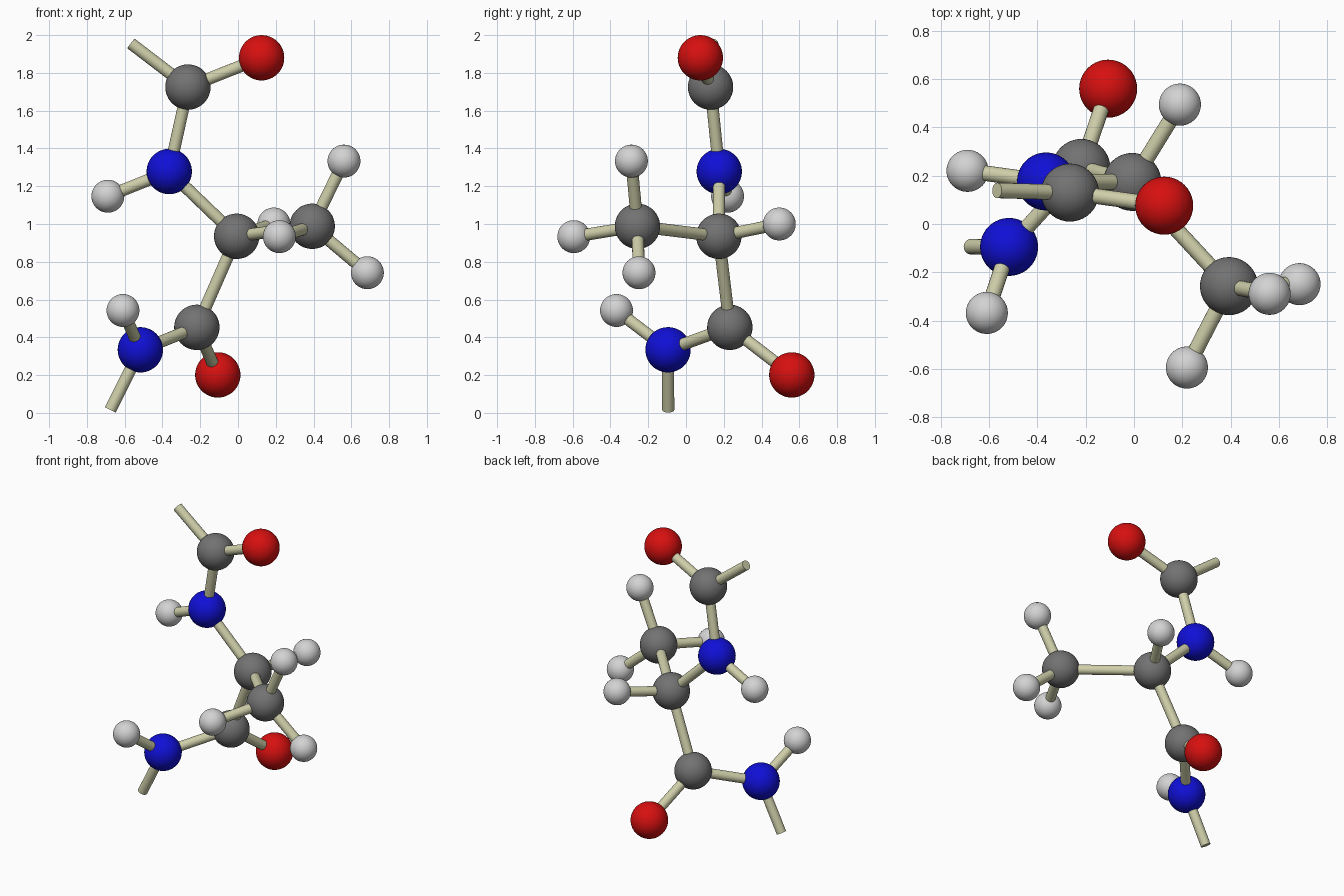
import bpy
from mathutils import Vector

cube = bpy.data.objects.get("Cube")
if cube:
    bpy.data.objects.remove(cube, do_unlink=True)


def material(name, rgb):
    m = bpy.data.materials.new(name)
    m.use_nodes = True
    col = (*rgb, 1.0)
    m.diffuse_color = col
    m.node_tree.nodes["Principled BSDF"].inputs["Base Color"].default_value = col
    return m


RED = material("red", (0.68, 0.005, 0.005))
BLUE = material("blue", (0.005, 0.005, 0.68))
GREY = material("dark grey", (0.17, 0.17, 0.17))
WHITE = material("pale grey", (0.65, 0.65, 0.65))
CREAM = material("cream", (0.62, 0.62, 0.40))
BIG, SMALL, ROD = 0.12, 0.087, 0.032


def ball(name, pos, radius, mat):
    bpy.ops.mesh.primitive_uv_sphere_add(segments=40, ring_count=24, radius=radius, location=pos)
    finish(name, mat)


def rod(name, a, b):
    a, b = Vector(a), Vector(b)
    d = b - a
    bpy.ops.mesh.primitive_cylinder_add(vertices=20, radius=ROD, depth=d.length,
                                        location=(a + b) / 2,
                                        rotation=d.to_track_quat('Z', 'Y').to_euler())
    finish(name, CREAM)


def finish(name, mat):
    ob = bpy.context.object
    ob.name = name
    ob.data.materials.append(mat)
    bpy.ops.object.shade_smooth_by_angle()


# Balls: name -> position, radius, colour
balls = {
    "upper_carbon": ((-0.265, 0.13, 1.725), BIG, GREY),
    "upper_oxygen": ((0.125, 0.076, 1.88), BIG, RED),
    "upper_nitrogen": ((-0.364, 0.176, 1.278), BIG, BLUE),
    "upper_nitrogen_hydrogen": ((-0.689, 0.22, 1.147), SMALL, WHITE),
    "centre_carbon": ((-0.007, 0.174, 0.935), BIG, GREY),
    "centre_hydrogen": ((0.19, 0.494, 1.0), SMALL, WHITE),
    "side_carbon": ((0.393, -0.257, 0.988), BIG, GREY),
    "side_hydrogen_top": ((0.561, -0.289, 1.333), SMALL, WHITE),
    "side_hydrogen_low": ((0.685, -0.249, 0.742), SMALL, WHITE),
    "side_hydrogen_front": ((0.219, -0.594, 0.933), SMALL, WHITE),
    "lower_carbon": ((-0.218, 0.232, 0.453), BIG, GREY),
    "lower_oxygen": ((-0.107, 0.56, 0.201), BIG, RED),
    "lower_nitrogen": ((-0.517, -0.095, 0.334), BIG, BLUE),
    "lower_nitrogen_hydrogen": ((-0.609, -0.368, 0.542), SMALL, WHITE),
}
for name, (pos, radius, mat) in balls.items():
    ball(name, pos, radius, mat)

# Rods joining each ball to its neighbours
links = {
    "upper_carbon": ["upper_oxygen", "upper_nitrogen"],
    "upper_nitrogen": ["upper_nitrogen_hydrogen", "centre_carbon"],
    "centre_carbon": ["centre_hydrogen", "side_carbon", "lower_carbon"],
    "side_carbon": ["side_hydrogen_top", "side_hydrogen_low", "side_hydrogen_front"],
    "lower_carbon": ["lower_oxygen", "lower_nitrogen"],
    "lower_nitrogen": ["lower_nitrogen_hydrogen"],
}
for start, ends in links.items():
    for end in ends:
        rod("rod_to_" + end, balls[start][0], balls[end][0])

# Open rod ends where the chain continues
rod("upper_open_rod", balls["upper_carbon"][0], (-0.567, 0.139, 1.956))
rod("lower_open_rod", balls["lower_nitrogen"][0], (-0.676, -0.094, 0.016))
